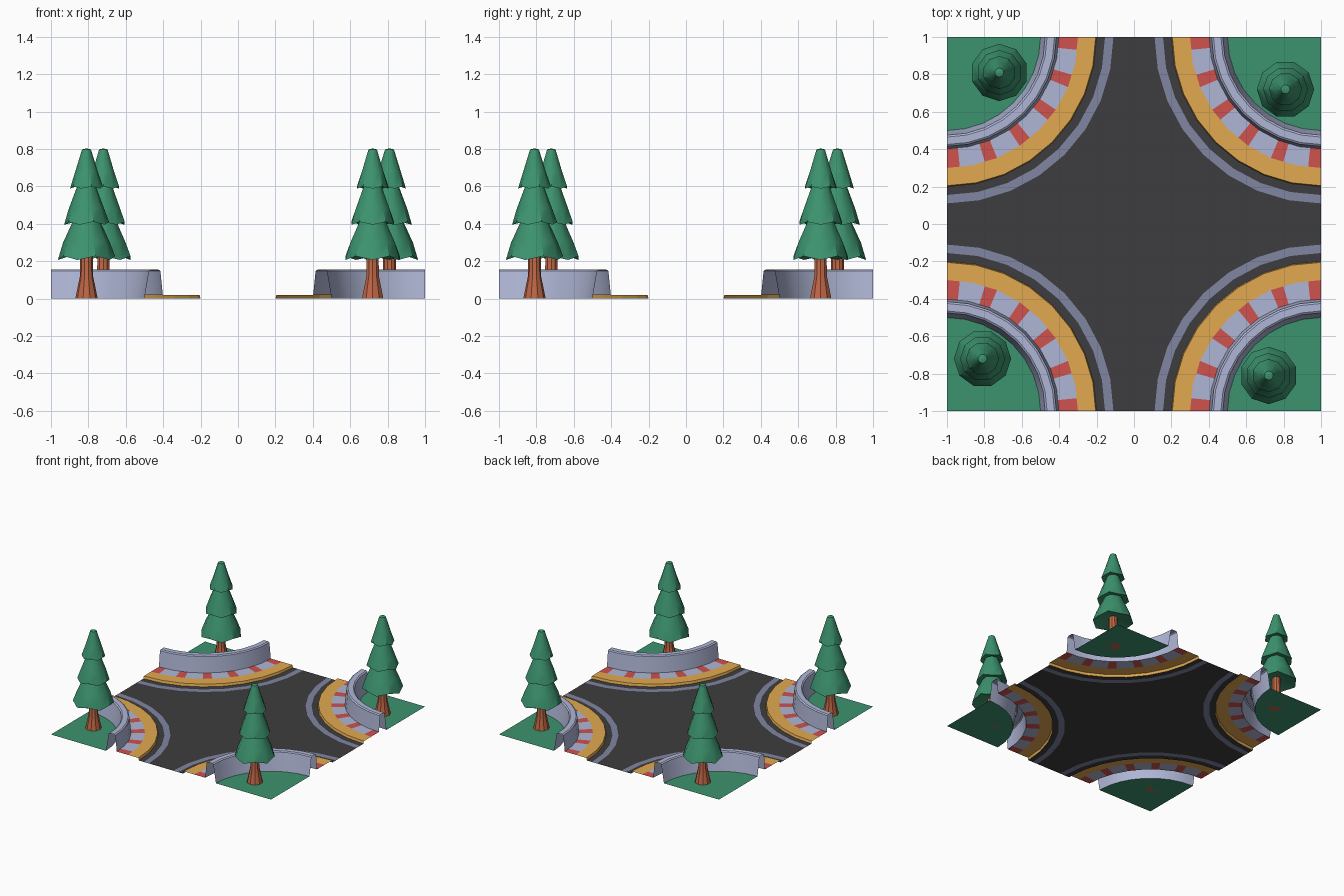
import bpy, bmesh, math
from mathutils import Matrix, Vector

if "Cube" in bpy.data.objects:
    bpy.data.objects.remove(bpy.data.objects["Cube"])

def mat(name, rgb):
    m = bpy.data.materials.new(name)
    m.diffuse_color = (*rgb, 1)
    m.use_nodes = True
    m.node_tree.nodes["Principled BSDF"].inputs["Base Color"].default_value = m.diffuse_color
    return m

ASPHALT = mat("asphalt", (0.048, 0.048, 0.05))
LINE = mat("line_grey", (0.22, 0.24, 0.36))
PALE = mat("pale_grey", (0.43, 0.47, 0.67))
YELLOW = mat("yellow", (0.76, 0.40, 0.08))
RED = mat("red", (0.62, 0.085, 0.075))
GREEN = mat("green", (0.045, 0.29, 0.155))
BARK = mat("bark", (0.52, 0.135, 0.06))

N = 16                       # arc steps per corner (stripes use single steps)
STEP = math.pi / 2 / N

def finish(name, bm, mats, smooth=False):
    me = bpy.data.meshes.new(name)
    bm.to_mesh(me)
    bm.free()
    ob = bpy.data.objects.new(name, me)
    bpy.context.collection.objects.link(ob)
    for m in mats:
        me.materials.append(m)
    if smooth:
        bpy.context.view_layer.objects.active = ob
        ob.select_set(True)
        bpy.ops.object.shade_smooth_by_angle(angle=math.radians(35))
        ob.select_set(False)
    return ob

def arc_point(r, k, z=0):
    """Point k of an eight-sided quarter arc about the (1, 1) corner."""
    if k % 2:
        r *= math.cos(STEP)
    return Vector((1 - r * math.cos(k * STEP), 1 - r * math.sin(k * STEP), z))

def corners(bm):
    """Repeat the corner four times around the centre."""
    geom = bm.verts[:] + bm.edges[:] + bm.faces[:]
    for q in (1, 2, 3):
        new = bmesh.ops.duplicate(bm, geom=geom)["geom"]
        vs = [g for g in new if isinstance(g, bmesh.types.BMVert)]
        bmesh.ops.rotate(bm, verts=vs, cent=(0, 0, 0),
                         matrix=Matrix.Rotation(q * math.pi / 2, 3, 'Z'))

def sweep(name, profile, mats, rule=None, smooth=False):
    """Sweep an open (radius, z) profile, listed outside to inside, round each corner."""
    bm = bmesh.new()
    rows = [[bm.verts.new(arc_point(r, k, z)) for r, z in profile] for k in range(N + 1)]
    for k in range(N):
        for i in range(len(profile) - 1):
            f = bm.faces.new((rows[k][i], rows[k + 1][i], rows[k + 1][i + 1], rows[k][i + 1]))
            f.material_index = rule(k) if rule else 0
    corners(bm)
    return finish(name, bm, mats, smooth)

# Road centre: one face bounded by the four arcs
bm = bmesh.new()
loop = []
for q in range(4):
    rot = Matrix.Rotation(q * math.pi / 2, 3, 'Z')
    loop += [bm.verts.new(rot @ arc_point(0.89, k)) for k in range(N, -1, -1)]
f = bm.faces.new(loop)
f.normal_update()
if f.normal.z < 0:
    f.normal_flip()
bmesh.ops.triangulate(bm, faces=[f])
finish("road_centre", bm, [ASPHALT])

# Road edge, kerbs and barrier
sweep("road_line", [(0.89, 0), (0.845, 0)], [LINE])
sweep("road_edge", [(0.845, 0), (0.8, 0)], [ASPHALT])
sweep("yellow_kerb", [(0.8, 0), (0.795, 0.02), (0.7, 0.02)], [YELLOW])
sweep("striped_kerb", [(0.7, 0.02), (0.598, 0.02)], [PALE, RED], lambda k: int(k % 3 == 0))
sweep("barrier_wall", [(0.598, 0.02), (0.585, 0.148), (0.575, 0.155), (0.535, 0.155),
                       (0.525, 0.148), (0.5, 0)], [PALE], smooth=True)

# Grass in each corner
bm = bmesh.new()
tip = bm.verts.new((1, 1, 0))
rim = [bm.verts.new(arc_point(0.5, k)) for k in range(N + 1)]
for a, b in zip(rim, rim[1:]):
    bm.faces.new((tip, a, b))
corners(bm)
finish("grass", bm, [GREEN])

# Trees
SIDES = 10
CENTRE = (0.81, 0.72)

def lathe(bm, profile):
    """Closed turned shape; third profile value is a zigzag height."""
    rings = []
    for r, z, wave in profile:
        rings.append([bm.verts.new((CENTRE[0] + r * math.cos(2 * math.pi * i / SIDES),
                                    CENTRE[1] + r * math.sin(2 * math.pi * i / SIDES),
                                    z + (wave if i % 2 else -wave))) for i in range(SIDES)])
    for a, b in zip(rings, rings[1:]):
        for i in range(SIDES):
            j = (i + 1) % SIDES
            bm.faces.new((a[i], a[j], b[j], b[i]))
    bm.faces.new(rings[0][::-1])
    bm.faces.new(rings[-1])

bm = bmesh.new()
lathe(bm, [(0.06, 0, 0), (0.05, 0.05, 0), (0.035, 0.12, 0), (0.033, 0.26, 0)])
corners(bm)
finish("tree_trunks", bm, [BARK], True)

bm = bmesh.new()
lathe(bm, [(0.03, 0.25, 0), (0.153, 0.217, 0.01), (0.125, 0.30, 0), (0.07, 0.42, 0)])
lathe(bm, [(0.03, 0.42, 0), (0.12, 0.403, 0.008), (0.095, 0.48, 0), (0.05, 0.60, 0)])
lathe(bm, [(0.03, 0.61, 0), (0.088, 0.594, 0.006), (0.06, 0.68, 0), (0.024, 0.797, 0), (0.005, 0.802, 0)])
corners(bm)
finish("tree_foliage", bm, [GREEN], True)
